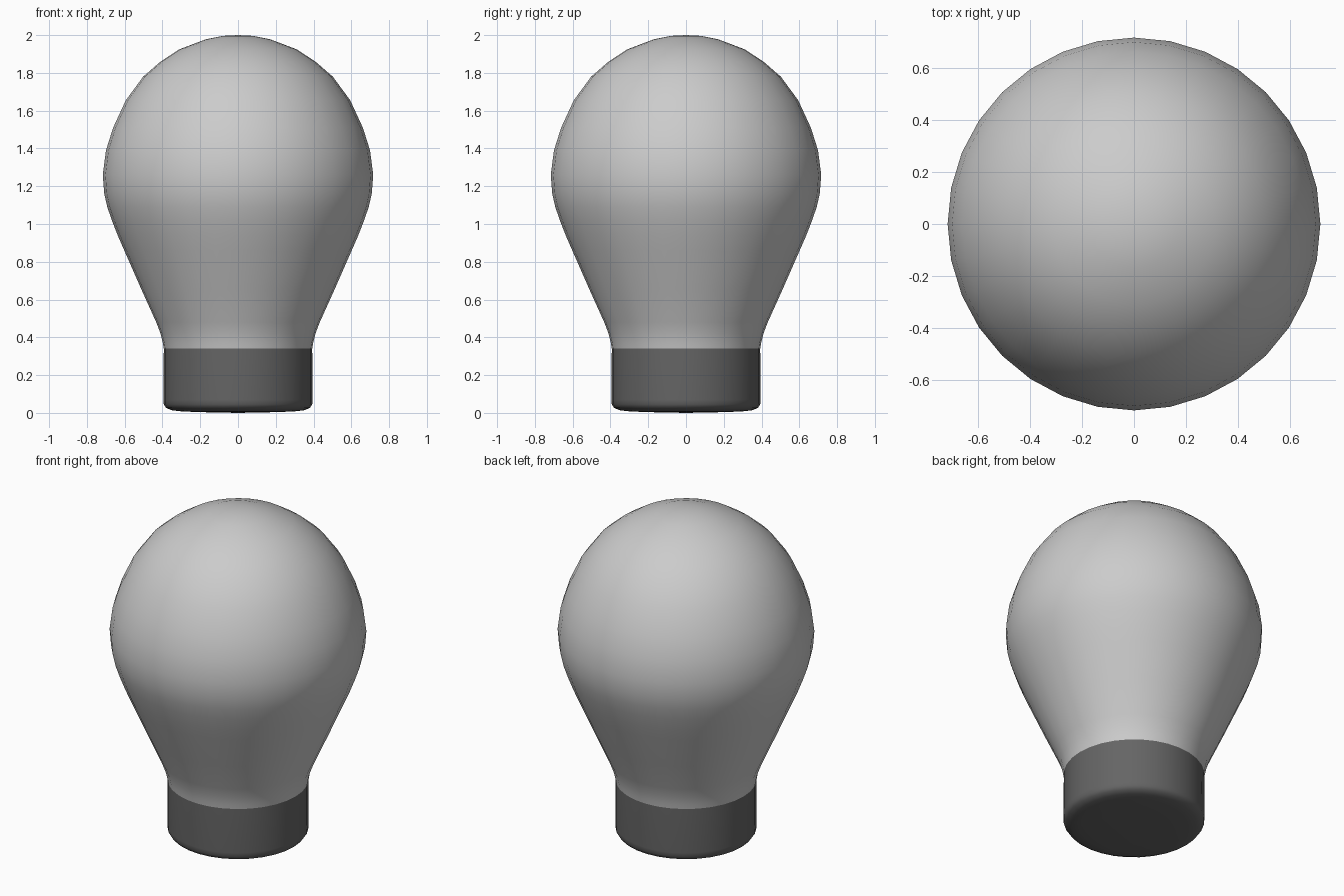
import bpy
import bmesh
import math
from mathutils import Matrix

if "Cube" in bpy.data.objects:
    bpy.data.objects.remove(bpy.data.objects["Cube"])

SIDES = 32


def lathe(name, profile):
    """Revolve (radius, z) points around the z axis, listed bottom to top."""
    bm = bmesh.new()
    verts = [bm.verts.new((r, 0, z)) for r, z in profile]
    edges = [bm.edges.new(pair) for pair in zip(verts, verts[1:])]
    bmesh.ops.spin(bm, geom=verts + edges, cent=(0, 0, 0), axis=(0, 0, 1),
                   angle=math.tau, steps=SIDES, use_merge=False)
    bmesh.ops.remove_doubles(bm, verts=bm.verts, dist=0.0005)
    bmesh.ops.recalc_face_normals(bm, faces=bm.faces)
    # Open shells: make sure the sides face outwards
    side = max(bm.faces, key=lambda f: f.calc_center_median().xy.length)
    if side.normal.xy.dot(side.calc_center_median().xy) < 0:
        bmesh.ops.reverse_faces(bm, faces=bm.faces)
    mesh = bpy.data.meshes.new(name)
    bm.to_mesh(mesh)
    bm.free()
    obj = bpy.data.objects.new(name, mesh)
    bpy.context.collection.objects.link(obj)
    bpy.ops.object.select_all(action='DESELECT')
    obj.select_set(True)
    bpy.context.view_layer.objects.active = obj
    bpy.ops.object.shade_smooth_by_angle(angle=math.radians(60))
    return obj


# Glass bulb: narrow neck swelling into a round dome
lathe("glass_bulb", [
    (0.393, 0.34), (0.398, 0.37), (0.410, 0.42), (0.433, 0.48), (0.512, 0.655),
    (0.602, 0.86), (0.637, 0.94), (0.668, 1.02), (0.692, 1.09), (0.708, 1.16), (0.716, 1.26),
    (0.699, 1.39), (0.661, 1.51), (0.594, 1.655), (0.502, 1.78),
    (0.410, 1.86), (0.310, 1.925), (0.170, 1.978), (0.080, 1.996), (0, 2.0)])

# Socket base: short dark cylinder with a rounded lower rim
base = lathe("socket_base", [
    (0, 0), (0.20, 0.004), (0.30, 0.008), (0.35, 0.014), (0.38, 0.026),
    (0.393, 0.045), (0.394, 0.07), (0.393, 0.34)])

dark = bpy.data.materials.new("dark_grey")
dark.diffuse_color = (0.13, 0.13, 0.13, 1)
dark.use_nodes = True
dark.node_tree.nodes["Principled BSDF"].inputs["Base Color"].default_value = dark.diffuse_color
base.data.materials.append(dark)
